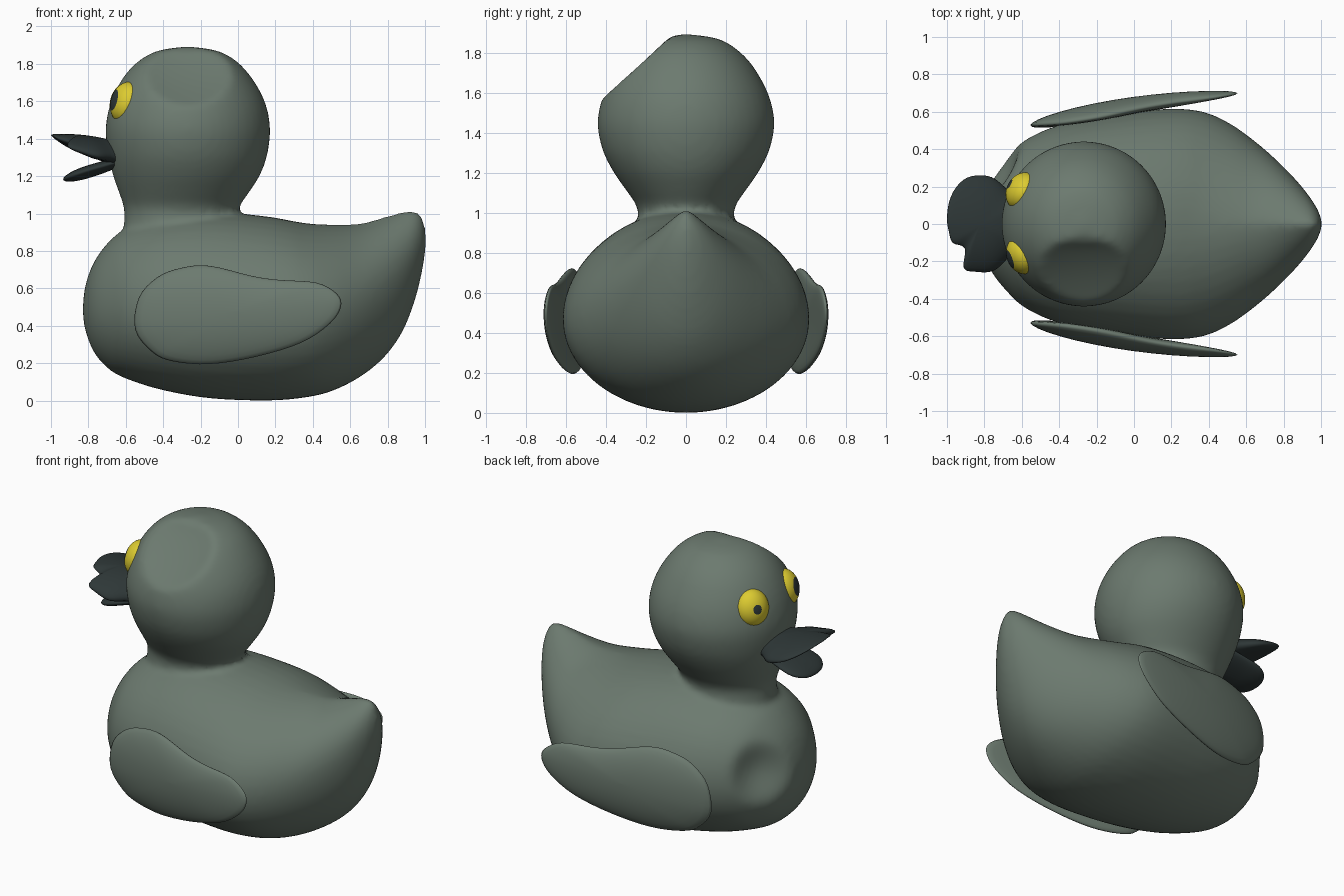
import bpy, bmesh, math
from mathutils import Vector, Matrix

if "Cube" in bpy.data.objects:
    bpy.data.objects.remove(bpy.data.objects["Cube"])


def material(name, rgb):
    m = bpy.data.materials.new(name)
    m.diffuse_color = (*rgb, 1)
    m.use_nodes = True
    m.node_tree.nodes["Principled BSDF"].inputs["Base Color"].default_value = m.diffuse_color
    return m


GREY = material("grey_green", (0.15, 0.195, 0.16))
DARK = material("dark_slate", (0.027, 0.038, 0.038))
YELLOW = material("eye_yellow", (0.72, 0.6, 0.03))


def spline(rows, steps, closed=False):
    """Catmull-Rom resampling of rows of numbers."""
    n, out = len(rows), []
    for i in range(n if closed else n - 1):
        if closed:
            a, b, c, d = (rows[(i + k) % n] for k in (-1, 0, 1, 2))
        else:
            a, b, c, d = (rows[min(max(i + k, 0), n - 1)] for k in (-1, 0, 1, 2))
        for s in range(steps):
            t = s / steps
            out.append([0.5 * (2 * q + (r - p) * t + (2 * p - 5 * q + 4 * r - w) * t * t
                               + (3 * q - p - 3 * r + w) * t ** 3)
                        for p, q, r, w in zip(a, b, c, d)])
    if not closed:
        out.append(list(rows[-1]))
    return out


def loft(bm, rings):
    """Skin a list of closed rings and cap both ends."""
    vs = [[bm.verts.new(p) for p in r] for r in rings]
    n = len(vs[0])
    for a, b in zip(vs, vs[1:]):
        for i in range(n):
            j = (i + 1) % n
            bm.faces.new((a[i], a[j], b[j], b[i]))
    bm.faces.new(vs[0])
    bm.faces.new(vs[-1])


def finish(name, bm, mats):
    bmesh.ops.recalc_face_normals(bm, faces=bm.faces[:])
    for f in bm.faces:
        f.smooth = True
    me = bpy.data.meshes.new(name)
    bm.to_mesh(me)
    bm.free()
    for m in mats:
        me.materials.append(m)
    ob = bpy.data.objects.new(name, me)
    bpy.context.collection.objects.link(ob)
    return ob


def pad(name, outline, place, mat):
    """Lens-shaped slab: place(u, v, w) maps outline and thickness (-1..1) to space."""
    pts = spline(outline, 4, True)
    cu = sum(p[0] for p in pts) / len(pts)
    cv = sum(p[1] for p in pts) / len(pts)
    bm = bmesh.new()
    rings = []
    for k in range(17):
        a = math.pi * (k / 16 - 0.5)
        s, w = max(math.cos(a), 0.01), math.sin(a)
        rings.append([place(cu + (u - cu) * s, cv + (v - cv) * s, w) for u, v in pts])
    loft(bm, rings)
    return finish(name, bm, [mat])


# Body: sections along x as (x, bottom, top, half width)
body_rows = [(-.83, .47, .50, .01), (-.815, .37, .62, .12), (-.765, .25, .75, .25),
             (-.68, .16, .86, .36), (-.58, .11, .93, .45), (-.4, .055, .99, .53),
             (-.15, .012, 1.01, .58), (.15, 0, .985, .615), (.35, .015, .95, .605),
             (.5, .05, .94, .545), (.65, .125, .945, .44), (.78, .23, .98, .325),
             (.88, .37, 1.01, .22), (.95, .55, 1.015, .13), (.99, .72, .97, .06),
             (1.005, .83, .89, .005)]
N = 48
bm = bmesh.new()
rings = []
for x, zb, zt, hw in spline(body_rows, 4):
    zm = zb + 0.48 * (zt - zb)
    power = 1 + 0.6 * min(max((x - .3) / .6, 0), 1)      # tail ridge sharpens
    ring = []
    for i in range(N):
        a = 2 * math.pi * i / N
        c, s = math.cos(a), math.sin(a)
        y = hw * math.copysign(abs(c) ** (power if s > 0 else 1), c)
        ring.append(Vector((x, y, zm + s * ((zt - zm) if s > 0 else (zm - zb)))))
    rings.append(ring)
# Dent in the chest
dent = Vector((-.73, .27, .58))
for ring in rings:
    for p in ring:
        r = (p - dent).length / .22
        if r < 1:
            p += Vector((.8, -.5, 0)) * .075 * (1 - r * r) ** 2
loft(bm, rings)

# Head and neck: sections along z as (z, front x, back x, half width)
head_rows = [(.7, -.6, 0, .26), (.9, -.61, 0, .25), (1.0, -.608, 0, .24),
             (1.05, -.615, .015, .255), (1.1, -.632, .05, .29), (1.2, -.667, .115, .36),
             (1.3, -.692, .153, .412), (1.4, -.706, .17, .438), (1.48, -.706, .17, .44),
             (1.57, -.688, .153, .42), (1.66, -.653, .115, .38), (1.75, -.597, .055, .322),
             (1.82, -.525, -.015, .25), (1.87, -.43, -.11, .16), (1.892, -.29, -.25, .02)]
centre = Vector((-.27, 0, 1.45))
normal = Vector((0, -.677, .737))
rings = []
for z, xf, xb, hw in spline(head_rows, 3):
    ring = []
    for i in range(N):
        a = 2 * math.pi * i / N
        p = Vector(((xf + xb) / 2 + (xb - xf) / 2 * math.cos(a), hw * math.sin(a), z))
        d = (p - centre).dot(normal)
        if d > .375:                                     # crushed corner of the head
            p -= normal * 1.3 * (d - .375)
        ring.append(p)
    rings.append(ring)
loft(bm, rings)
body = finish("body_and_head", bm, [GREY])
rem = body.modifiers.new("merge", 'REMESH')
rem.mode = 'VOXEL'
rem.voxel_size = 0.02
rem.use_smooth_shade = True
sm = body.modifiers.new("soften", 'SMOOTH')
sm.factor = 0.5
sm.iterations = 6

# Wings
wing = [(-.55, .38), (-.53, .55), (-.43, .66), (-.3, .71), (-.15, .72), (.08, .665),
        (.22, .645), (.42, .63), (.53, .57), (.55, .5), (.49, .41), (.34, .31),
        (.1, .235), (-.15, .195), (-.35, .21), (-.46, .26)]
for side, label in ((-1, "right"), (1, "left")):
    def wing_at(u, v, w, side=side):
        t = (u + .55) / 1.1
        y = .53 + .25 * t - .08 * t * t - .5 * (v - .47) ** 2
        return Vector((u, side * (y + w * (.055 - .02 * t)), v))
    pad("wing_" + label, wing, wing_at, GREY)


# Upper and lower bill
def upper_at(u, v, w):
    k = (u + 1) / .35
    return Vector((u, v, 1.42 - .1 * k - .6 * v * v + w * (.02 + .06 * min(k, 1))))


def lower_at(u, v, w):
    return Vector((u, v, 1.185 + .3 * (u + .93) + .3 * v * v + w * .035))


upper = [(-1, .03), (-.985, .13), (-.94, .21), (-.87, .255), (-.76, .25), (-.66, .17),
         (-.56, .1), (-.56, -.1), (-.66, -.17), (-.75, -.25), (-.85, -.255), (-.91, -.235),
         (-.905, -.13), (-.97, -.1), (-.99, -.04)]
lower = [(-.935, 0), (-.92, .09), (-.86, .15), (-.75, .15), (-.6, .1),
         (-.6, -.1), (-.75, -.15), (-.86, -.15), (-.92, -.09)]
pad("upper_bill", upper, upper_at, DARK)
pad("lower_bill", lower, lower_at, DARK)

# Eyes with uneven pupils, the pupil being the cap around the outward pole
for label, pos, look, cap in (("left", (-.595, .175, 1.59), (-.82, .45, .22), 16),
                              ("right", (-.595, -.165, 1.59), (-.9, -.32, .22), 31)):
    bm = bmesh.new()
    bmesh.ops.create_uvsphere(bm, u_segments=32, v_segments=24, radius=1)
    limit = math.cos(math.radians(cap))
    for f in bm.faces:
        f.material_index = 1 if f.calc_center_median().z > limit else 0
    turn = Vector(look).to_track_quat('Z', 'Y').to_matrix().to_4x4()
    bm.transform(Matrix.Translation(pos) @ turn @ Matrix.Diagonal((.105, .115, .085, 1)))
    finish("eye_" + label, bm, [YELLOW, DARK])
